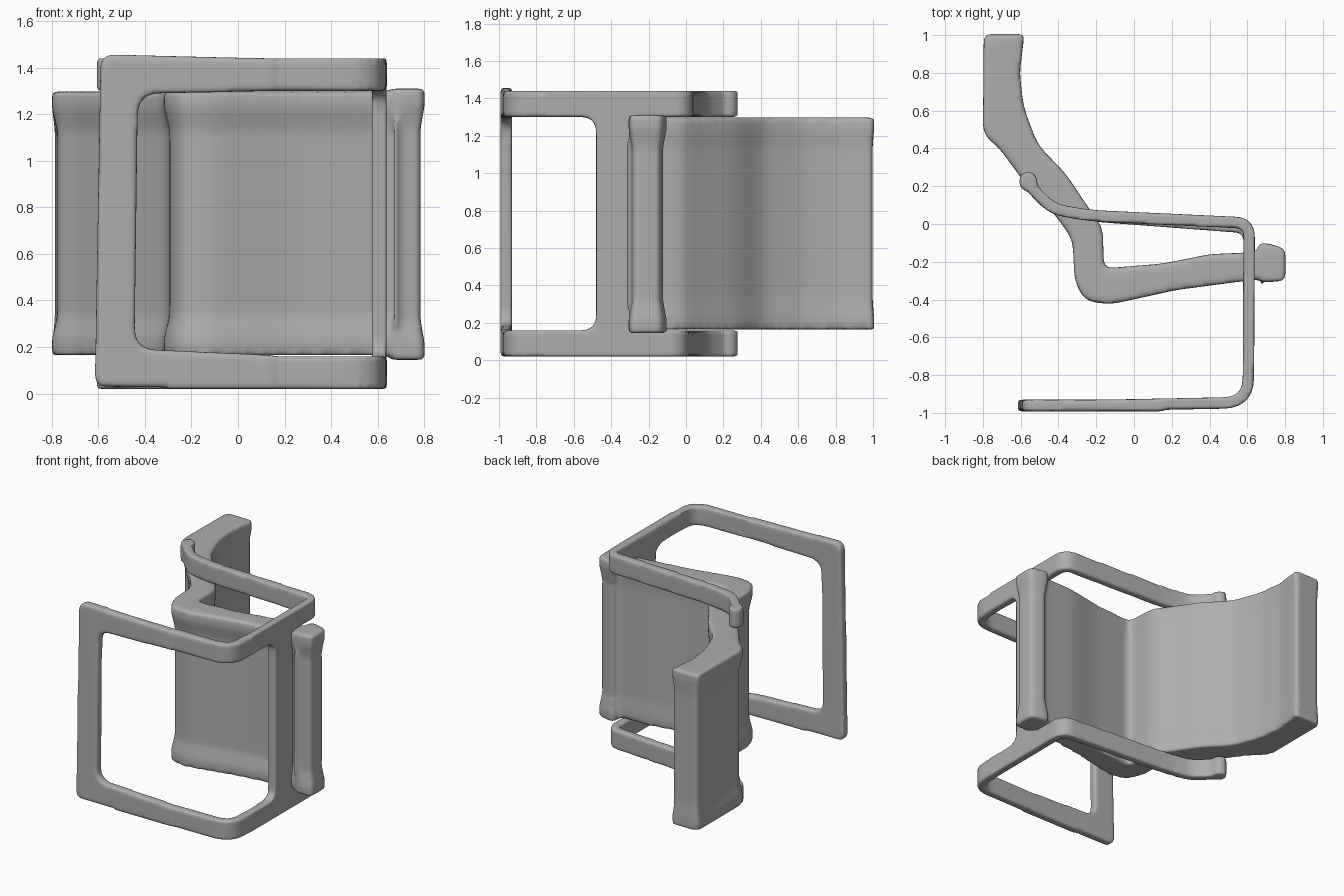
import bpy, bmesh, math
from mathutils import Vector

if "Cube" in bpy.data.objects:
    bpy.data.objects.remove(bpy.data.objects["Cube"])

MID_Z = 0.73  # symmetry plane between the two sides of the chair

grey = bpy.data.materials.new("warm grey")
grey.diffuse_color = (0.42, 0.42, 0.42, 1)
grey.use_nodes = True
grey.node_tree.nodes["Principled BSDF"].inputs["Base Color"].default_value = grey.diffuse_color


def rounded(points, closed=True, steps=6):
    """Replace each (a, b, radius) corner by a small arc."""
    out, n = [], len(points)
    for i, (a, b, r) in enumerate(points):
        p = Vector((a, b))
        if r == 0 or (not closed and i in (0, n - 1)):
            out.append(p)
            continue
        q = Vector(points[i - 1][:2])
        s = Vector(points[(i + 1) % n][:2])
        start, end = p + (q - p).normalized() * r, p + (s - p).normalized() * r
        for k in range(steps + 1):
            t = k / steps
            out.append(start * (1 - t) ** 2 + p * 2 * t * (1 - t) + end * t * t)
    return out


def strip(path, thickness):
    """Outline of a flat bar that follows a path."""
    left, right = [], []
    for i, p in enumerate(path):
        d = (path[min(i + 1, len(path) - 1)] - path[max(i - 1, 0)]).normalized()
        n = Vector((-d.y, d.x)) * thickness / 2
        left.append(p + n)
        right.append(p - n)
    return left + right[::-1]


def inset(outline, depth):
    """Move a counter-clockwise outline inward by depth(index)."""
    out = []
    for i, p in enumerate(outline):
        d = (outline[(i + 1) % len(outline)] - outline[i - 1]).normalized()
        out.append(p + Vector((-d.y, d.x)) * depth(i))
    return out


def loft(bm, plane, sections):
    """Add a closed solid through (depth, outline) sections in plane xy, xz or yz."""
    place = {"xy": lambda p, d: (p.x, p.y, d),
             "xz": lambda p, d: (p.x, d, p.y),
             "yz": lambda p, d: (d, p.x, p.y)}[plane]
    rings = [[bm.verts.new(place(p, d)) for p in outline] for d, outline in sections]
    faces = [bm.faces.new(rings[0]), bm.faces.new(rings[-1])]
    for low, high in zip(rings, rings[1:]):
        for i in range(len(low)):
            j = (i + 1) % len(low)
            faces.append(bm.faces.new((low[i], low[j], high[j], high[i])))
    bmesh.ops.recalc_face_normals(bm, faces=faces)


def prism(bm, outline, plane, lo, hi):
    loft(bm, plane, [(lo, outline), (hi, outline)])


def padded(bm, outline, lo, hi, depth):
    """Upright padding with thicker rims at both ends and a slimmer middle."""
    slim = inset(outline, depth)
    loft(bm, "xy", [(lo, outline), (lo + 0.07, outline), (lo + 0.17, slim),
                    (hi - 0.17, slim), (hi - 0.07, outline), (hi, outline)])


def soft_part(name, bm, voxel, rounds):
    """Fuse overlapping pieces into one softly rounded part."""
    mesh = bpy.data.meshes.new(name)
    bm.to_mesh(mesh)
    bm.free()
    mesh.materials.append(grey)
    ob = bpy.data.objects.new(name, mesh)
    bpy.context.collection.objects.link(ob)
    fuse = ob.modifiers.new("fuse", 'REMESH')
    fuse.mode, fuse.voxel_size, fuse.use_smooth_shade = 'VOXEL', voxel, True
    soft = ob.modifiers.new("soften", 'SMOOTH')
    soft.factor, soft.iterations = 0.5, rounds
    return ob


# Padded seat and back: one folded cushion, underside first and then the inner face
bm = bmesh.new()
under = [
    (-0.795, 1.005, .03), (-0.80, 0.47, .06), (-0.72, 0.41, .05), (-0.58, 0.22, .06),
    (-0.42, 0.05, .05), (-0.325, -0.08, .06), (-0.315, -0.30, .05), (-0.26, -0.41, .06),
    (-0.12, -0.425, .05), (0.04, -0.39, .05), (0.22, -0.35, .05), (0.60, -0.30, .03),
    (0.75, -0.29, .02)]
inner = [
    (0.75, -0.14, .02), (0.62, -0.15, .03), (0.40, -0.16, .04), (0.15, -0.21, .05),
    (-0.16, -0.235, .04), (-0.165, -0.02, .05), (-0.25, 0.10, .05), (-0.36, 0.265, .06),
    (-0.51, 0.42, .06), (-0.585, 0.62, .06), (-0.605, 0.80, .04), (-0.58, 1.005, .02)]
split = len(under) * 7
padded(bm, rounded(under + inner), 0.165, 1.298, lambda i: 0.024 if 7 <= i < split else 0.008)

# Padded roll along the front edge of the seat, a little wider than the seat
roll = rounded([(0.655, -0.295, .03), (0.69, -0.31, .02), (0.802, -0.30, .03),
                (0.802, -0.13, .03), (0.70, -0.10, .03), (0.655, -0.105, .02)])
padded(bm, roll, 0.145, 1.31, lambda i: 0.018)
soft_part("seat_and_back_cushion", bm, 0.015, 8)

# Each side: floor runner, upright and armrest in one bent bar
bm = bmesh.new()
tip = [Vector((-0.56 + 0.048 * math.cos(k * math.pi / 8), 0.225 + 0.052 * math.sin(k * math.pi / 8)))
       for k in range(16)]
for sign, arm_y in ((-1, -0.02), (1, 0.005)):
    side = rounded([(-0.30, -0.962, 0), (0.00, -0.957, .05), (0.605, -0.945, .13),
                    (0.61, arm_y, .07), (-0.25, 0.045, .10), (-0.43, 0.08, .06),
                    (-0.52, 0.165, .05), (-0.565, 0.225, 0)], closed=False)
    lo, hi = sorted((MID_Z + sign * 0.570, MID_Z + sign * 0.710))
    prism(bm, strip(side, 0.060), "xy", lo, hi)
    prism(bm, tip, "xy", lo, hi)

# Rear of the base: floor bar joining both runners, with rounded inner corners
base = rounded([(0.15, 0.022, 0), (-0.615, 0.03, .05), (-0.59, 1.457, .06), (0.15, 1.440, 0),
                (0.15, 1.300, 0), (-0.43, 1.288, .09), (-0.445, 0.192, .09), (0.15, 0.165, 0)])
prism(bm, base, "xz", -0.992, -0.930)

# Cross plate under the seat front, flaring into both uprights
h = 0.57
plate = rounded([(-0.62, MID_Z - h, 0), (-0.48, MID_Z - h, .08), (-0.48, MID_Z + h, .08),
                 (-0.62, MID_Z + h, 0), (-0.62, MID_Z + h + .05, 0), (-0.275, MID_Z + h + .05, 0),
                 (-0.275, MID_Z - h - .05, 0), (-0.62, MID_Z - h - .05, 0)])
prism(bm, plate, "yz", 0.576, 0.638)
soft_part("bent_frame", bm, 0.012, 6)
